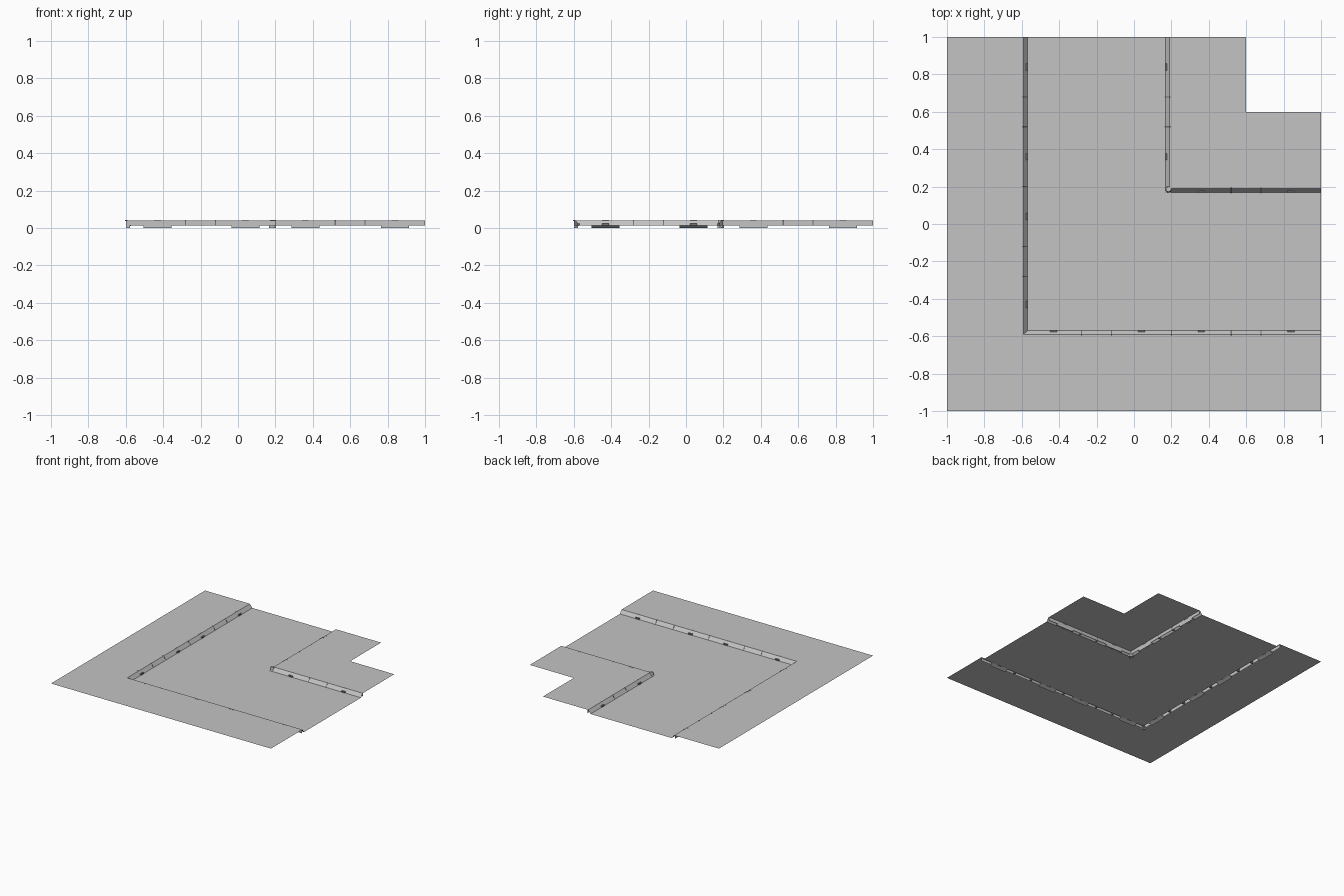
import bpy, bmesh

cube = bpy.data.objects.get("Cube")
if cube:
    bpy.data.objects.remove(cube, do_unlink=True)


def material(name, value):
    mat = bpy.data.materials.new(name)
    mat.use_nodes = True
    color = (value, value, value, 1)
    mat.diffuse_color = color
    mat.node_tree.nodes["Principled BSDF"].inputs["Base Color"].default_value = color
    return mat


CONCRETE = material("concrete grey", 0.55)
SHADOW = material("dark joint grey", 0.18)

ROAD_Z, WALK_Z = 0.013, 0.041
OUTER, INNER, WIDTH = -0.598, 0.196, 0.028
JOINTS = (-0.28, -0.12, 0.2, 0.52, 0.68)
INLETS = (-0.43, 0.04, 0.36, 0.84)


def finish(name, bm, mat, closed):
    """Orient the faces and link the mesh as an object."""
    bm.normal_update()
    if closed:
        bmesh.ops.recalc_face_normals(bm, faces=bm.faces[:])
    elif sum(f.normal.z for f in bm.faces) < 0:
        bmesh.ops.reverse_faces(bm, faces=bm.faces[:])
    mesh = bpy.data.meshes.new(name)
    bm.to_mesh(mesh)
    bm.free()
    mesh.materials.append(mat)
    obj = bpy.data.objects.new(name, mesh)
    bpy.context.collection.objects.link(obj)
    return obj


def sheet(name, outline, z):
    bm = bmesh.new()
    bm.faces.new([bm.verts.new((x, y, z)) for x, y in outline])
    finish(name, bm, CONCRETE, False)


def sweep(name, profile, start, end, place, mat=CONCRETE, closed=True):
    """Run a (depth, height) profile along a kerb from start to end."""
    bm = bmesh.new()
    rings = [[bm.verts.new(place(u, v, z)) for v, z in profile] for u in (start, end)]
    n = len(profile)
    for i in range(n if closed else n - 1):
        j = (i + 1) % n
        bm.faces.new((rings[0][i], rings[0][j], rings[1][j], rings[1][i]))
    if closed:
        for ring in rings:
            bm.faces.new(ring)
    finish(name, bm, mat, closed)


def block(v0, v1, z0, z1):
    return [(v0, z0), (v0, z1), (v1, z1), (v1, z0)]


KERB = [(0, ROAD_Z), (0, WALK_Z), (0.006, WALK_Z), (WIDTH, ROAD_Z)]
JOINT = [(-0.001, ROAD_Z), (-0.001, WALK_Z + 0.001),
         (0.007, WALK_Z + 0.001), (WIDTH + 0.001, ROAD_Z)]
FOOT = [(0, 0), (0, ROAD_Z), (WIDTH, ROAD_Z)]


def kerb_arm(label, back, side, along_y):
    def place(u, v, z):
        d = back + side * v
        return (d, u, z) if along_y else (u, d, z)

    sweep(label + "_kerb", KERB, back, 1, place, closed=False)
    for i, u in enumerate(j for j in JOINTS if j > back + 0.02):
        sweep(f"{label}_joint_{i}", JOINT, u - 0.003, u + 0.003, place, SHADOW)
    for i, u in enumerate(d for d in INLETS if d > back):
        sweep(f"{label}_drain_trough_{i}", FOOT, u - 0.075, u + 0.075, place)
        sweep(f"{label}_drain_cover_{i}", block(-0.006, 0.005, 0.036, WALK_Z + 0.001),
              u - 0.018, u + 0.018, place)
        sweep(f"{label}_drain_mouth_{i}", block(0.015, 0.031, ROAD_Z - 0.001, 0.023),
              u - 0.018, u + 0.018, place, SHADOW)


# Pavements and the road corner between them
sheet("outer_pavement", [(-1, -1), (1, -1), (1, OUTER), (OUTER, OUTER),
                         (OUTER, 1), (-1, 1)], WALK_Z)
ro, ri = OUTER + WIDTH, INNER - WIDTH
sheet("road", [(ro, ro), (1, ro), (1, ri), (ri, ri), (ri, 1), (ro, 1)], ROAD_Z)
sheet("inner_pavement", [(INNER, INNER), (1, INNER), (1, 0.6), (0.6, 0.6),
                         (0.6, 1), (INNER, 1)], WALK_Z)

# Kerbs on both sides of the road
for back, side, ring in ((OUTER, 1, "outer"), (INNER, -1, "inner")):
    for along_y, arm in ((True, "side"), (False, "front")):
        kerb_arm(f"{ring}_{arm}", back, side, along_y)

# Footing under the outer corner
sweep("outer_corner_footing", block(OUTER, OUTER + 0.02, 0, ROAD_Z),
      OUTER, OUTER + 0.02, lambda u, v, z: (u, v, z))

# Rounded stone on the inner corner
bm = bmesh.new()
bmesh.ops.create_cone(bm, cap_ends=True, segments=12, radius1=0.018,
                      radius2=0.014, depth=0.043)
corner = finish("inner_corner_stone", bm, CONCRETE, True)
corner.location = (0.184, 0.186, 0.0215)
